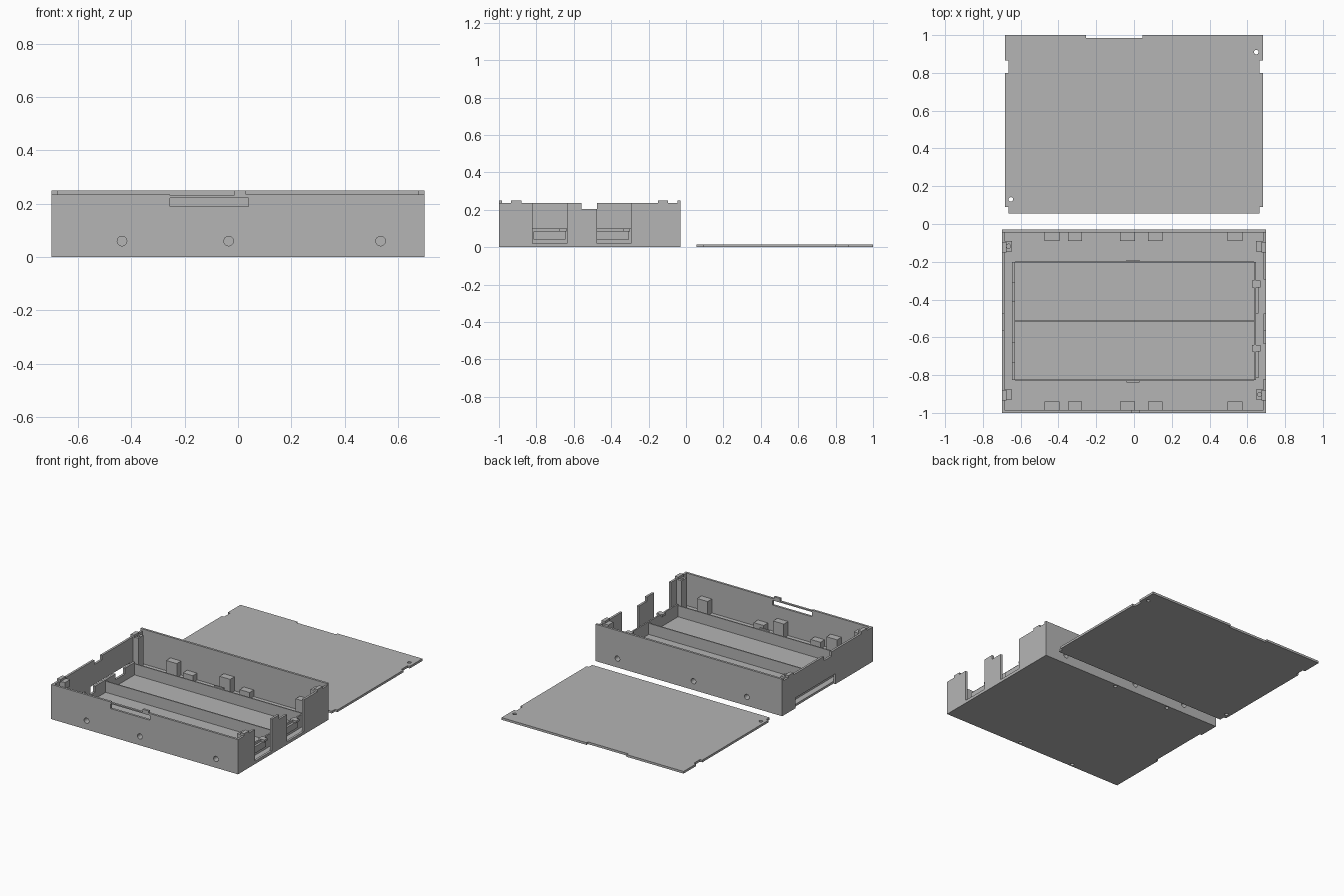
import bpy, bmesh, math
from mathutils import Matrix

if "Cube" in bpy.data.objects:
    bpy.data.objects.remove(bpy.data.objects["Cube"])

grey = bpy.data.materials.new("matte grey")
grey.diffuse_color = (0.46, 0.46, 0.46, 1)
grey.use_nodes = True
grey.node_tree.nodes["Principled BSDF"].inputs["Base Color"].default_value = grey.diffuse_color


def finish(name, bm):
    bmesh.ops.recalc_face_normals(bm, faces=bm.faces)
    me = bpy.data.meshes.new(name)
    bm.to_mesh(me)
    bm.free()
    me.materials.append(grey)
    ob = bpy.data.objects.new(name, me)
    bpy.context.collection.objects.link(ob)
    return ob


def box(name, x0, x1, y0, y1, z0, z1):
    bm = bmesh.new()
    bmesh.ops.create_cube(bm, size=1)
    for v in bm.verts:
        v.co = (x1 if v.co.x > 0 else x0, y1 if v.co.y > 0 else y0, z1 if v.co.z > 0 else z0)
    return finish(name, bm)


def cylinder(name, loc, r, depth, axis='Z'):
    bm = bmesh.new()
    m = Matrix.Translation(loc)
    if axis == 'Y':
        m = m @ Matrix.Rotation(math.pi / 2, 4, 'X')
    bmesh.ops.create_cone(bm, cap_ends=True, segments=24, radius1=r, radius2=r, depth=depth, matrix=m)
    return finish(name, bm)


def cut(ob, cutters):
    """Subtract the cutters, bake the result and remove the cutters."""
    for c in cutters:
        mod = ob.modifiers.new("cut", 'BOOLEAN')
        mod.operation, mod.solver, mod.object = 'DIFFERENCE', 'EXACT', c
    bpy.context.view_layer.update()
    dg = bpy.context.evaluated_depsgraph_get()
    me = bpy.data.meshes.new_from_object(ob.evaluated_get(dg))
    ob.modifiers.clear()
    ob.data = me
    for c in cutters:
        bpy.data.objects.remove(c)


T = 0.015                  # wall thickness
F, B = -1.0, -0.03         # front and back of the tray
MID = (F + B) / 2
magnet_x = (-0.435, -0.035, 0.535)
peg_x = (-0.3125, 0.1125)


def magnet_hole(x, side):
    y = F if side < 0 else B
    return cylinder("hole_cutter", (x, y, 0.06), 0.018, 0.09, 'Y')


def peg_hole(x, side):
    return cylinder("hole_cutter", (x, MID + side * 0.465, 0), 0.012, 0.08)


# Open tray: hollow shell with side openings, cable notches and latch slot
shell = box("tray_shell", -0.7, 0.7, F, B, 0, 0.25)
cutters = [
    box("c", -0.7 + T, 0.7 - T, F + T, B - T, T, 0.4),
    box("c", -0.8, 0.8, F - 0.1, B - T, 0.235, 0.4),
    box("c", 0.67, 0.8, -0.82, -0.635, 0.02, 0.4),
    box("c", 0.67, 0.8, -0.475, -0.295, 0.02, 0.4),
    box("c", -0.8, 0.8, -0.56, -0.475, 0.205, 0.4),
    box("c", -0.8, -0.7 + T, -0.6, -0.17, -0.1, 0.07),
    box("c", -0.255, 0.04, F - 0.1, F + 0.05, 0.19, 0.222),
    box("c", -0.255, -0.015, F - 0.1, F + 0.05, 0.23, 0.4),
]
for s in (-1, 1):
    cutters += [magnet_hole(x, s) for x in magnet_x] + [peg_hole(x, s) for x in peg_x]
cut(shell, cutters)
box("latch_tab", -0.015, 0.03, F, F + T, 0.23, 0.25)

# Magnet and peg blocks along the long walls
for s, side in ((-1, "front"), (1, "back")):
    wall = MID + s * 0.47
    y0, y1 = sorted((wall, wall - s * 0.046))
    for x in magnet_x:
        cut(box(side + "_magnet_block", x - 0.04, x + 0.04, y0, y1, T, 0.11), [magnet_hole(x, s)])
    for x in peg_x:
        cut(box(side + "_peg_block", x - 0.0375, x + 0.0375, y0, y1, T, 0.06), [peg_hole(x, s)])

# Battery bay rails and their centre tabs
for name, y in (("front_rail", -0.825), ("middle_rail", -0.512), ("back_rail", -0.203)):
    box(name, -0.63, 0.635, y - 0.004, y + 0.004, T, 0.09)
box("front_rail_tab", -0.04, 0.03, -0.838, -0.829, T, 0.10)
box("back_rail_tab", -0.04, 0.03, -0.199, -0.19, T, 0.10)

# End rails with stepped contact slots
left = box("left_end_rail", -0.645, -0.63, -0.825, -0.2, T, 0.10)
cut(left, [box("c", -0.7, -0.6, y, y + 0.1, 0.06, 0.2) for y in (-0.73, -0.41)])
box("right_end_rail", 0.635, 0.645, -0.825, -0.2, T, 0.10)

# Contact holders and clips in the right-hand openings
for y0, y1 in ((-0.815, -0.645), (-0.475, -0.305)):
    box("contact_holder", 0.645, 0.66, y0, y1, 0.04, 0.085)
    box("contact_clip", 0.625, 0.67, y1 - 0.03, y1 + 0.005, 0.085, 0.10)

# Corner posts for screws, plain hooks, and locating nubs on the rim
for sx, xn in ((-1, "left"), (1, "right")):
    for y0, yn in ((-0.93, "front"), (-0.145, "back")):
        screw = (xn, yn) in (("left", "back"), ("right", "front"))
        x0, x1 = sorted((sx * 0.645, sx * 0.686))
        post = box(f"{yn}_{xn}_" + ("screw_post" if screw else "hook"),
                   x0, x1, y0, y0 + 0.055, T if screw else 0.19, 0.235)
        if screw:
            cut(post, [cylinder("c", (sx * 0.664, y0 + 0.0275, 0.235), 0.011, 0.12)])
        x0, x1 = sorted((sx * 0.675, sx * 0.7))
        box(f"{yn}_{xn}_nub", x0, x1, y0 - 0.005, y0 + 0.05, 0.23, 0.25)

# Flat lid lying behind the tray, with notched edges and two screw holes
half = [(0.665, 0.055), (0.665, 0.09), (0.682, 0.09), (0.682, 0.80),
        (0.665, 0.80), (0.665, 0.865), (0.682, 0.865), (0.682, 1.0)]
notch = [(0.045, 1.0), (0.045, 0.985), (-0.255, 0.985), (-0.255, 1.0)]
outline = half + notch + [(-x, y) for x, y in reversed(half)]
bm = bmesh.new()
face = bm.faces.new([bm.verts.new((x, y, 0)) for x, y in outline])
ext = bmesh.ops.extrude_face_region(bm, geom=[face])
for v in ext["geom"]:
    if isinstance(v, bmesh.types.BMVert):
        v.co.z = T
lid = finish("lid", bm)
cut(lid, [cylinder("c", (x, y, 0), 0.012, 0.1) for x, y in ((0.647, 0.91), (-0.652, 0.13))])
